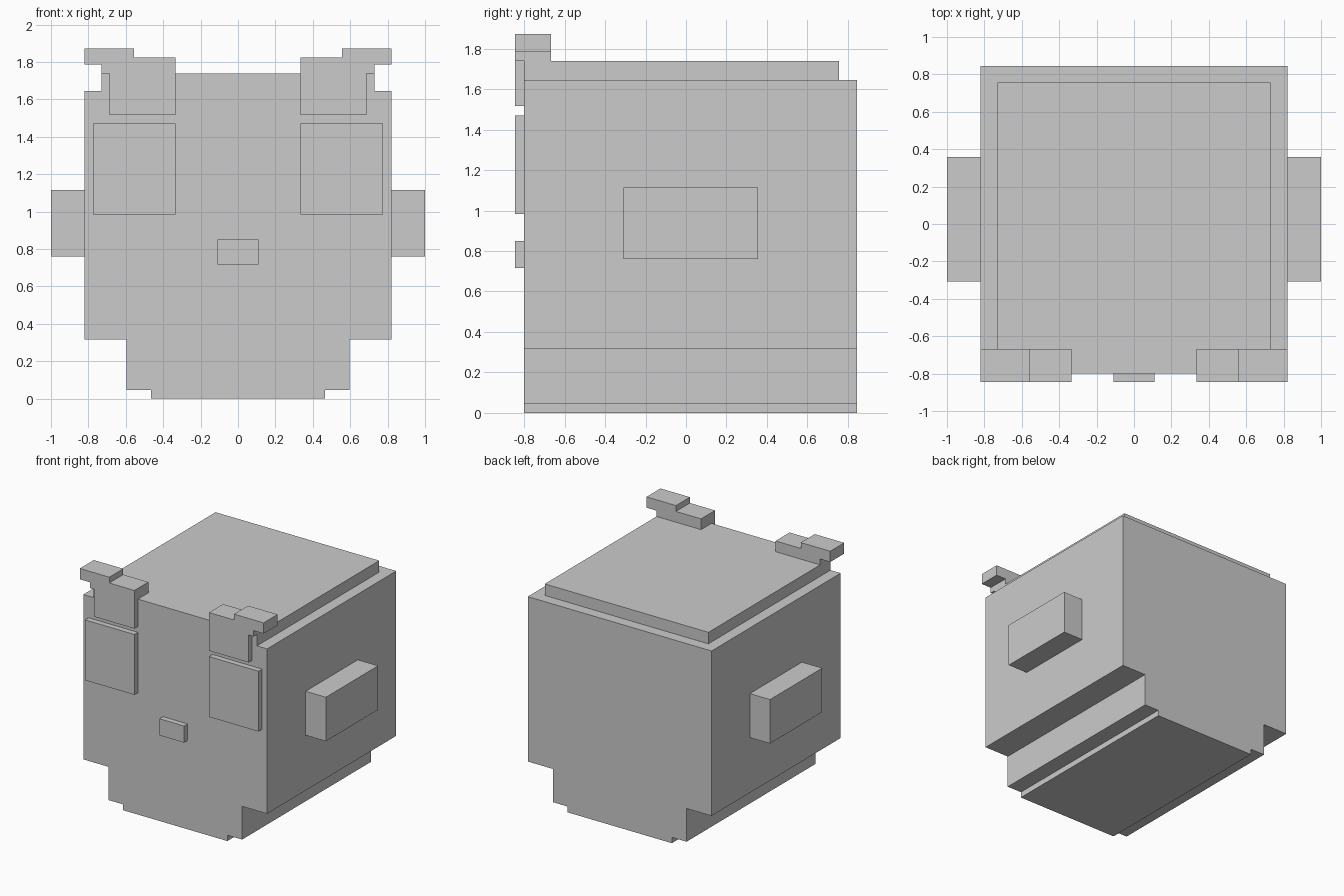
import bpy, bmesh

if "Cube" in bpy.data.objects:
    bpy.data.objects.remove(bpy.data.objects["Cube"])

FRONT = -0.845   # foremost plane of the face details
FACE = -0.8      # front plane of the body
BACK = 0.845


def extrude_profile(name, pts, y0, y1):
    """Extrude a front-view (x, z) outline from y0 to y1."""
    bm = bmesh.new()
    face = bm.faces.new([bm.verts.new((x, y0, z)) for x, z in pts])
    new = bmesh.ops.extrude_face_region(bm, geom=[face], use_keep_orig=True)["geom"]
    verts = [g for g in new if isinstance(g, bmesh.types.BMVert)]
    bmesh.ops.translate(bm, verts=verts, vec=(0, y1 - y0, 0))
    bmesh.ops.recalc_face_normals(bm, faces=bm.faces)
    mesh = bpy.data.meshes.new(name)
    bm.to_mesh(mesh)
    bm.free()
    obj = bpy.data.objects.new(name, mesh)
    bpy.context.collection.objects.link(obj)
    return obj


def box(name, x0, x1, y0, y1, z0, z1):
    return extrude_profile(name, [(x0, z0), (x1, z0), (x1, z1), (x0, z1)], y0, y1)


def mirrored(obj):
    """Repeat a part on the other side of x = 0."""
    obj.modifiers.new("Mirror", "MIRROR").use_mirror_merge = False
    return obj


# Body: stepped outline, narrow at the feet and with a raised crown
half = [(0.465, 0), (0.465, 0.047), (0.597, 0.047), (0.597, 0.315),
        (0.82, 0.315), (0.82, 1.645), (0.73, 1.645), (0.73, 1.738)]
body = extrude_profile("body", half + [(-x, z) for x, z in reversed(half)], FACE, BACK)

# Ledge behind the crown
cutter = box("ledge_cutter", -1, 1, 0.757, 1, 1.645, 2)
cutter.hide_render = True
ledge = body.modifiers.new("Ledge", "BOOLEAN")
ledge.operation = "DIFFERENCE"
ledge.solver = "EXACT"
ledge.object = cutter
bpy.context.view_layer.objects.active = body
bpy.ops.object.modifier_apply(modifier=ledge.name)
bpy.data.objects.remove(cutter)

# Ear tufts: stepped outline overhanging the front edge
mirrored(extrude_profile("ear_tuft", [
    (0.333, 1.517), (0.687, 1.517), (0.687, 1.738), (0.73, 1.738), (0.73, 1.785),
    (0.82, 1.785), (0.82, 1.872), (0.557, 1.872), (0.557, 1.825), (0.333, 1.825)],
    FRONT, -0.667))

# Eyes, beak and wings
mirrored(box("eye", 0.333, 0.775, FRONT, FACE, 0.983, 1.47))
box("beak", -0.11, 0.11, FRONT, FACE, 0.716, 0.85)
mirrored(box("wing", 0.82, 1.0, -0.308, 0.357, 0.76, 1.115))
